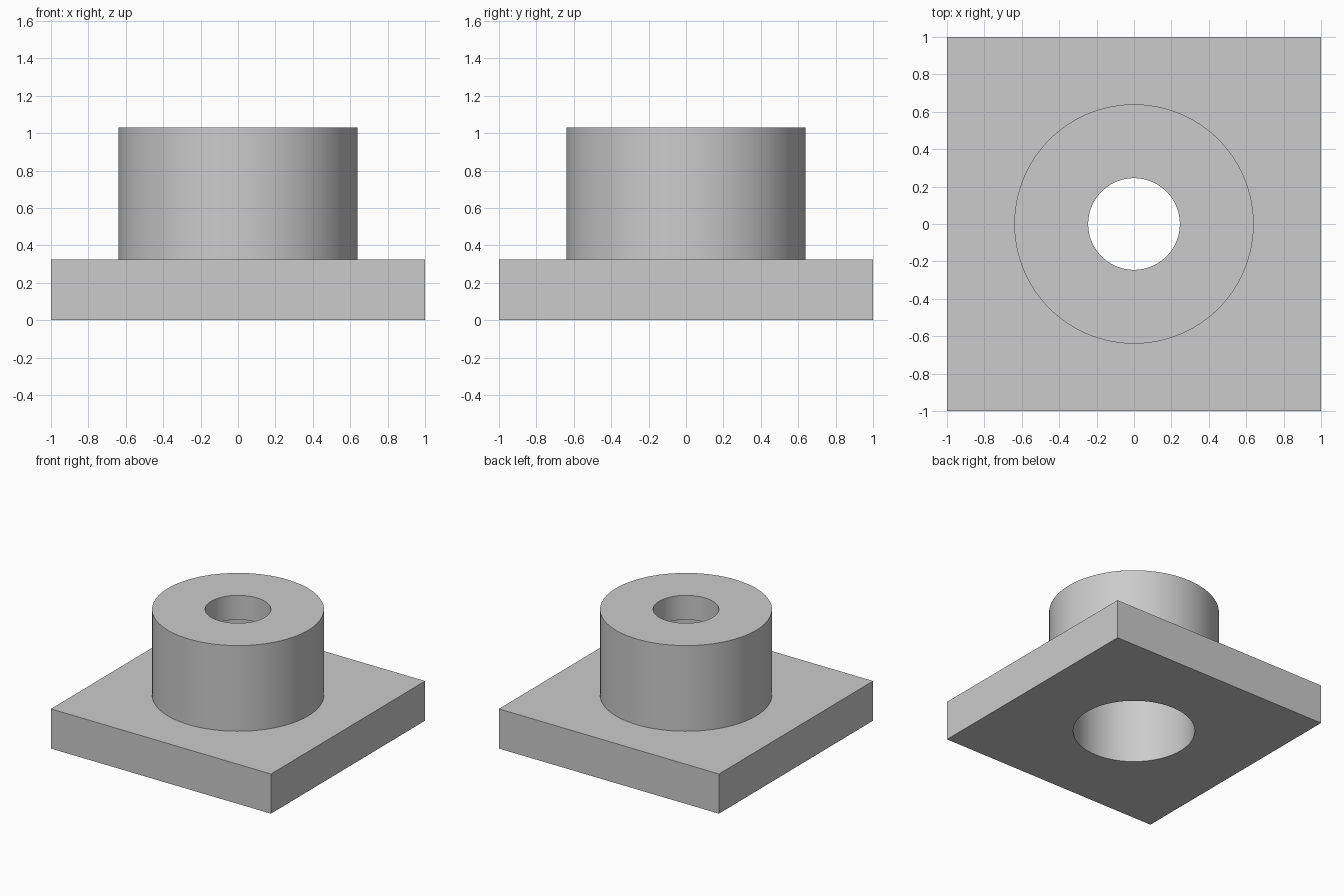
import bpy, bmesh, math

cube = bpy.data.objects.get("Cube")
if cube:
    bpy.data.objects.remove(cube, do_unlink=True)

SIDES = 96
PLATE_TOP, LIP_BOTTOM, TOP = 0.326, 0.83, 1.03
BOSS_R, RECESS_R, BORE_R = 0.64, 0.458, 0.245

grey = bpy.data.materials.new("plain_grey")
grey.use_nodes = True
grey.diffuse_color = (0.6, 0.6, 0.6, 1)
grey.node_tree.nodes["Principled BSDF"].inputs["Base Color"].default_value = (0.6, 0.6, 0.6, 1)


def make_object(name, bm):
    bmesh.ops.recalc_face_normals(bm, faces=bm.faces)
    mesh = bpy.data.meshes.new(name)
    bm.to_mesh(mesh)
    bm.free()
    mesh.materials.append(grey)
    obj = bpy.data.objects.new(name, mesh)
    bpy.context.collection.objects.link(obj)
    return obj


def lathe(name, profile):
    """Spin a closed (radius, height) outline into a ring about the z axis."""
    bm = bmesh.new()
    verts = [bm.verts.new((r, 0, z)) for r, z in profile]
    edges = [bm.edges.new((v, verts[i - 1])) for i, v in enumerate(verts)]
    bmesh.ops.spin(bm, geom=verts + edges, cent=(0, 0, 0), axis=(0, 0, 1),
                   angle=math.tau, steps=SIDES, use_merge=True)
    bmesh.ops.remove_doubles(bm, verts=bm.verts, dist=1e-5)
    return make_object(name, bm)


def smooth(obj):
    bpy.ops.object.select_all(action="DESELECT")
    obj.select_set(True)
    bpy.context.view_layer.objects.active = obj
    bpy.ops.object.shade_smooth_by_angle(angle=math.radians(30))


# Square base plate
bm = bmesh.new()
bmesh.ops.create_cube(bm, size=2)
for v in bm.verts:
    v.co.z = PLATE_TOP if v.co.z > 0 else 0
plate = make_object("base_plate", bm)

# Wide hole through the plate
bm = bmesh.new()
bmesh.ops.create_cone(bm, cap_ends=True, segments=SIDES,
                      radius1=RECESS_R, radius2=RECESS_R, depth=2)
cutter = make_object("recess_cutter", bm)
cutter.hide_render = True
cut = plate.modifiers.new("recess", "BOOLEAN")
cut.operation, cut.solver, cut.object = "DIFFERENCE", "EXACT", cutter
bpy.context.view_layer.objects.active = plate
bpy.ops.object.modifier_apply(modifier=cut.name)
bpy.data.objects.remove(cutter, do_unlink=True)

# Round boss: wide recess below, narrow bore through the top lip
boss = lathe("round_boss", [
    (BORE_R, TOP), (BOSS_R, TOP), (BOSS_R, PLATE_TOP),
    (RECESS_R, PLATE_TOP), (RECESS_R, LIP_BOTTOM), (BORE_R, LIP_BOTTOM)])

for part in (plate, boss):
    smooth(part)
